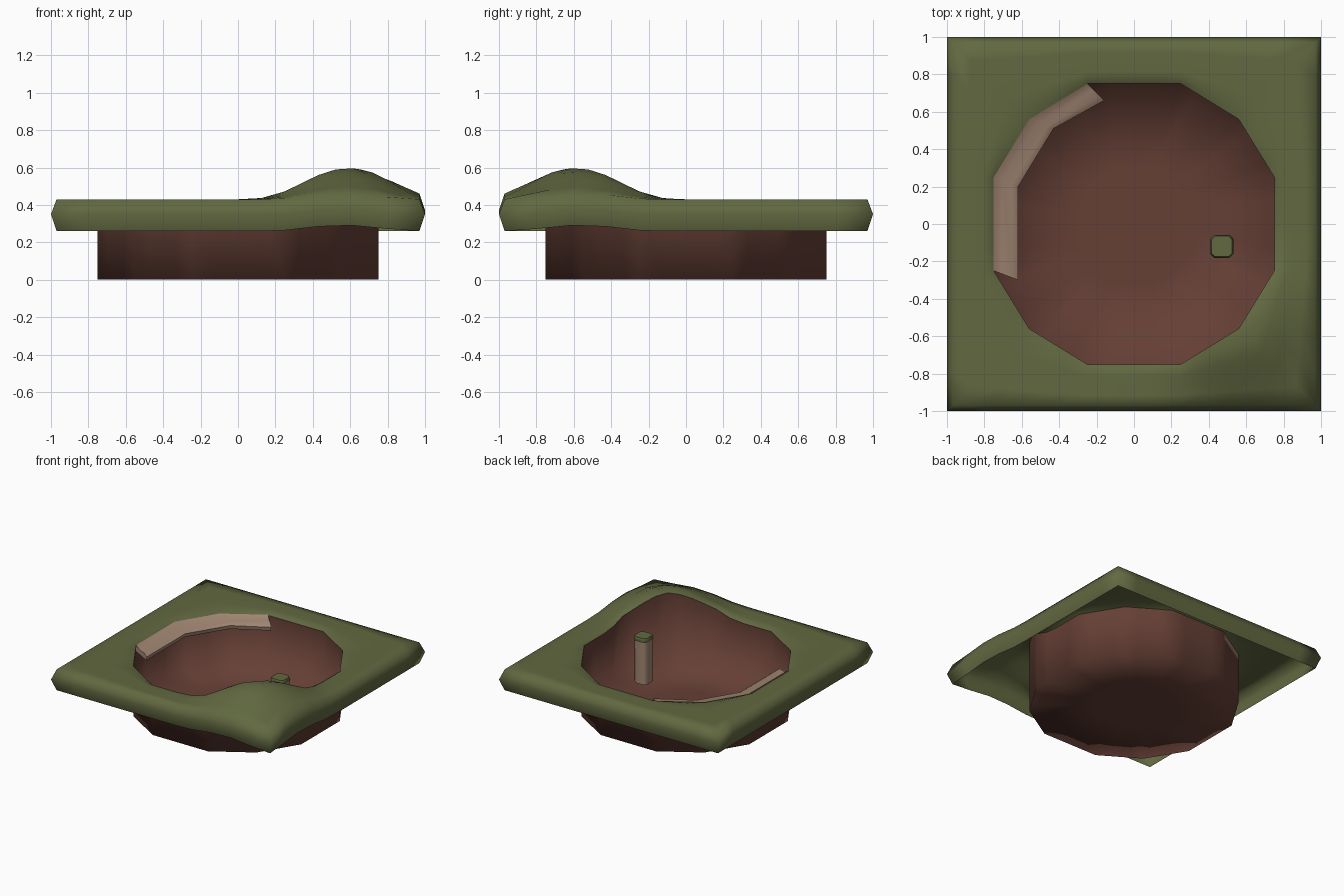
import bpy, math
from math import cos, pi, hypot

if "Cube" in bpy.data.objects:
    bpy.data.objects.remove(bpy.data.objects["Cube"])

def mat(name, rgb):
    m = bpy.data.materials.new(name)
    m.diffuse_color = (*rgb, 1)
    m.use_nodes = True
    m.node_tree.nodes["Principled BSDF"].inputs["Base Color"].default_value = m.diffuse_color
    return m

GRASS = mat("grass", (0.12, 0.14, 0.052))
EARTH = mat("earth", (0.13, 0.05, 0.036))
STONE = mat("stone", (0.36, 0.24, 0.17))

def loft(name, rings, material, closed=True, cap_start=False, cap_end=False, angle=180):
    """Skin a list of equal-length point rings with quads."""
    n = len(rings[0])
    verts = [p for r in rings for p in r]
    faces = []
    for k in range(len(rings) - 1):
        for i in range(n if closed else n - 1):
            j = (i + 1) % n
            faces.append((k*n + i, k*n + j, (k+1)*n + j, (k+1)*n + i))
    if cap_start:
        faces.append(tuple(reversed(range(n))))
    if cap_end:
        faces.append(tuple(range((len(rings)-1)*n, len(rings)*n)))
    me = bpy.data.meshes.new(name)
    me.from_pydata(verts, [], faces)
    me.materials.append(material)
    ob = bpy.data.objects.new(name, me)
    bpy.context.collection.objects.link(ob)
    bpy.ops.object.select_all(action='DESELECT')
    ob.select_set(True)
    bpy.context.view_layer.objects.active = ob
    bpy.ops.object.shade_smooth_by_angle(angle=math.radians(angle))
    return ob

def bump(x, y):
    """Small hill in the front right corner."""
    d = hypot(x - 0.56, y + 0.56) / 0.57
    return 0.175 * (0.5 + 0.5 * cos(pi * d)) if d < 1 else 0.0

# Twelve-sided hole outline, counter-clockwise
quarter = [(0.75, -0.25), (0.75, 0.25), (0.56, 0.56)]
hole12 = []
for q in range(4):
    for x, y in quarter:
        for _ in range(q):
            x, y = -y, x
        hole12.append((x, y))

def divided(pts, n=4):
    return [(a[0]+(b[0]-a[0])*k/n, a[1]+(b[1]-a[1])*k/n)
            for a, b in zip(pts, pts[1:] + pts[:1]) for k in range(n)]

def square(s):
    snap = lambda v: math.copysign(s, v) if abs(v) > 0.5 else v
    return divided([(snap(x), snap(y)) for x, y in hole12])

hole = divided(hole12)
edge = square(0.97)

def between(t):
    return [(a[0]+(b[0]-a[0])*t, a[1]+(b[1]-a[1])*t) for a, b in zip(hole, edge)]

def raised(pts, z):
    return [(x, y, z + bump(x, y)) for x, y in pts]

# Grass sheet: rounded hole lip, flat top with hill, folded outer lip, open below
loft("grass_ground", [raised(edge, 0.26), raised(square(1.0), 0.35)]
     + [raised(between(t), 0.43) for t in (1, 0.75, 0.5, 0.3)]
     + [raised(between(0.13), 0.428), raised(hole, 0.41)], GRASS)

# Pit: one smooth sheet of wall and floor, wall top following the hill
loft("pit", [raised(hole, 0.41), [(x, y, 0) for x, y in hole],
             [(x*0.4, y*0.4, 0) for x, y in hole]], EARTH, cap_end=True)

# Stone ledge under the back-left lip: (outer point, inner point) stations
stations = [((-0.25, 0.75), (-0.16, 0.66)), ((-0.56, 0.56), (-0.43, 0.51)),
            ((-0.75, 0.25), (-0.62, 0.20)), ((-0.75, -0.25), (-0.62, -0.30))]
profile = [(0.0, 0.36), (0.0, 0.415), (0.35, 0.39), (0.75, 0.39), (1.0, 0.37), (0.95, 0.34)]
loft("stone_ledge", [[(o[0]+(i[0]-o[0])*t, o[1]+(i[1]-o[1])*t, z) for t, z in profile]
                     for o, i in stations], STONE, cap_start=True, cap_end=True, angle=60)

# Pillar standing in the pit, with a grass cap
def octagon(r, z, cx=0.47, cy=-0.12):
    c = r * 0.65
    pts = [(r, -c), (r, c), (c, r), (-c, r), (-r, c), (-r, -c), (-c, -r), (c, -r)]
    return [(cx + x, cy + y, z) for x, y in pts]

loft("pillar", [octagon(0.055, 0.05), octagon(0.055, 0.40)], STONE, cap_start=True, angle=50)
loft("pillar_grass_cap", [octagon(0.055, 0.395), octagon(0.062, 0.41), octagon(0.055, 0.43)],
     GRASS, cap_start=True, cap_end=True, angle=50)
